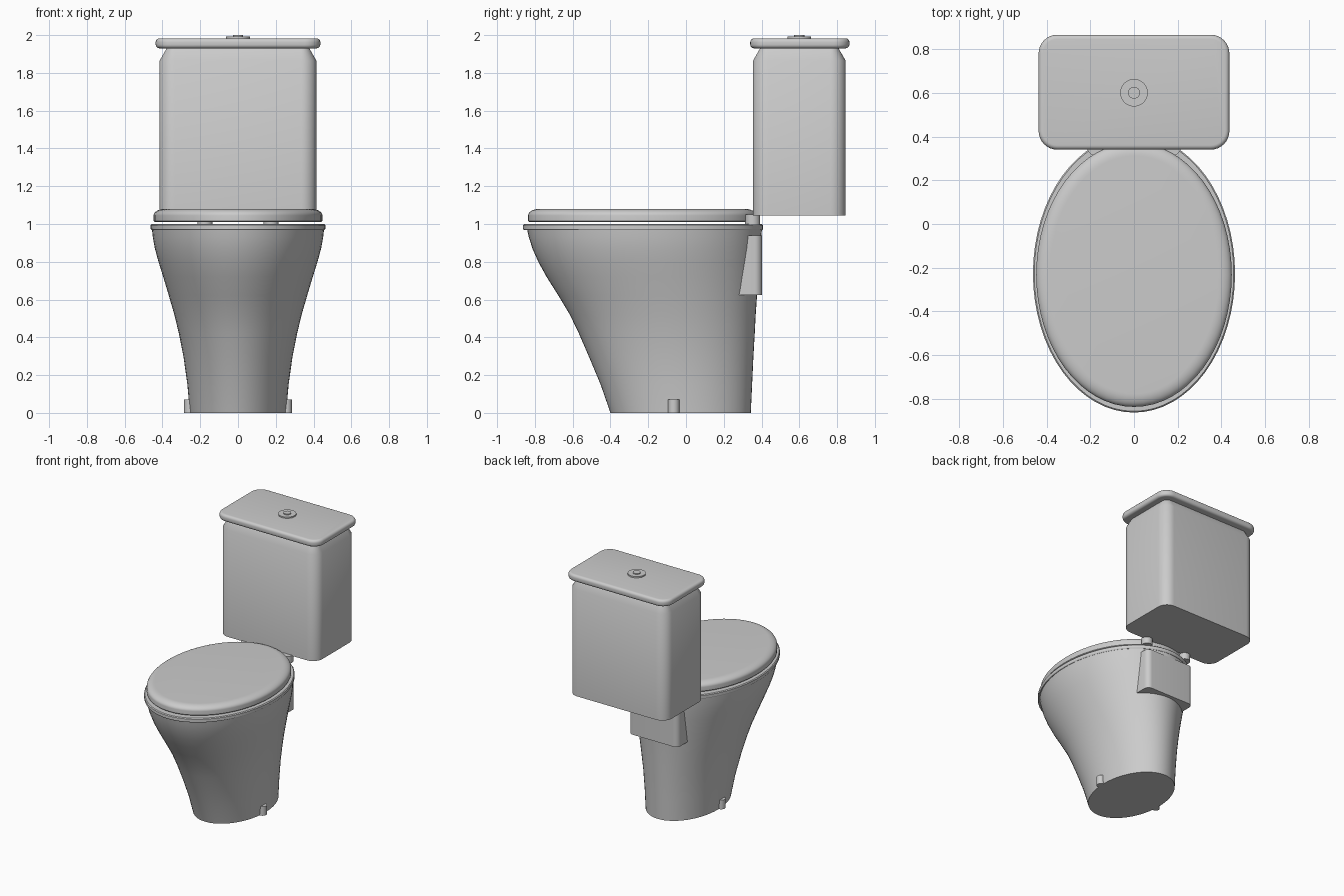
import bpy, bmesh, math

if "Cube" in bpy.data.objects:
    bpy.data.objects.remove(bpy.data.objects["Cube"])


def loft(name, rings):
    """Skin a stack of equal-length point rings and cap both ends."""
    bm = bmesh.new()
    loops = [[bm.verts.new(p) for p in ring] for ring in rings]
    n = len(loops[0])
    for a, b in zip(loops, loops[1:]):
        for i in range(n):
            j = (i + 1) % n
            bm.faces.new((a[i], a[j], b[j], b[i]))
    bm.faces.new(loops[0][::-1])
    bm.faces.new(loops[-1])
    bmesh.ops.recalc_face_normals(bm, faces=bm.faces)
    mesh = bpy.data.meshes.new(name)
    bm.to_mesh(mesh)
    bm.free()
    ob = bpy.data.objects.new(name, mesh)
    bpy.context.collection.objects.link(ob)
    bpy.ops.object.select_all(action='DESELECT')
    ob.select_set(True)
    bpy.context.view_layer.objects.active = ob
    bpy.ops.object.shade_smooth_by_angle(angle=math.radians(32))
    return ob


def oval(z, half_x, front, back, n=64):
    cy, ry = (front + back) / 2, (back - front) / 2
    return [(half_x * math.cos(2 * math.pi * i / n),
             cy + ry * math.sin(2 * math.pi * i / n), z) for i in range(n)]


def round_rect(z, half_x, front, back, r, steps=8):
    pts = []
    corners = ((half_x - r, back - r), (r - half_x, back - r),
               (r - half_x, front + r), (half_x - r, front + r))
    for k, (cx, cy) in enumerate(corners):
        for i in range(steps + 1):
            a = math.pi / 2 * (k + i / steps)
            pts.append((cx + r * math.cos(a), cy + r * math.sin(a), z))
    return pts


def cylinder(name, x, y, z0, z1, r):
    def disc(z):
        return [(px + x, py, pz) for px, py, pz in oval(z, r, y - r, y + r, 32)]
    return loft(name, [disc(z0), disc(z1)])


def inset_stack(shape, half_x, front, back, profile, *extra):
    """Rings of one outline, each pulled in by the profile's inset."""
    return [shape(z, half_x - d, front + d, back - d, *[e - d for e in extra])
            for z, d in profile]


# Bowl and pedestal: z, half width, front y, back y
bowl = [(0, .255, -.40, .343), (.15, .268, -.452, .350), (.30, .289, -.515, .357),
        (.42, .313, -.567, .364), (.52, .337, -.615, .369), (.62, .366, -.675, .376),
        (.72, .396, -.738, .383), (.80, .421, -.782, .389), (.87, .440, -.813, .395),
        (.93, .451, -.832, .399), (.975, .456, -.842, .402)]
loft("bowl", [oval(*row) for row in bowl])

# Rim on top of the bowl
loft("rim", inset_stack(oval, .462, -.862, .408,
     [(.968, .004), (.974, 0), (.994, 0), (1.0, .006)]))

# Closed seat lid with a rounded upper edge
lid_profile = [(1.01, .006), (1.016, 0), (1.045, 0)]
lid_profile += [(1.045 + .035 * math.sin(a), .06 * (1 - math.cos(a)))
                for a in [math.pi / 2 * i / 8 for i in range(1, 9)]]
loft("seat_lid", inset_stack(oval, .447, -.836, .372, lid_profile))

# Seat hinges and floor bolts, one on each side
for side, s in (("left", -1), ("right", 1)):
    cylinder("hinge_" + side, s * .175, .353, .995, 1.05, .04)
    cylinder("floor_bolt_" + side, s * .255, -.065, 0, .07, .03)

# Bracket behind the bowl
loft("back_bracket", [round_rect(z, .21, .2, .403, .04) for z in (.625, .94)])

# Tank with tapered shoulders
loft("tank", inset_stack(round_rect, .415, .355, .845,
     [(1.045, 0), (1.865, 0), (1.94, .043)], .08))

# Tank lid with rounded edge
r = .02
edge = [math.pi / 2 * i / 5 for i in range(6)]
profile = [(1.93 + r * (1 - math.cos(a)), r * (1 - math.sin(a))) for a in edge]
profile += [(1.983 - r * (1 - math.sin(a)), r * (1 - math.cos(a))) for a in edge]
loft("tank_lid", inset_stack(round_rect, .436, .34, .865, profile, .085))

# Flush button
cylinder("button_plate", 0, .6, 1.975, 1.993, .063)
cylinder("button", 0, .6, 1.985, 2.0, .027)
